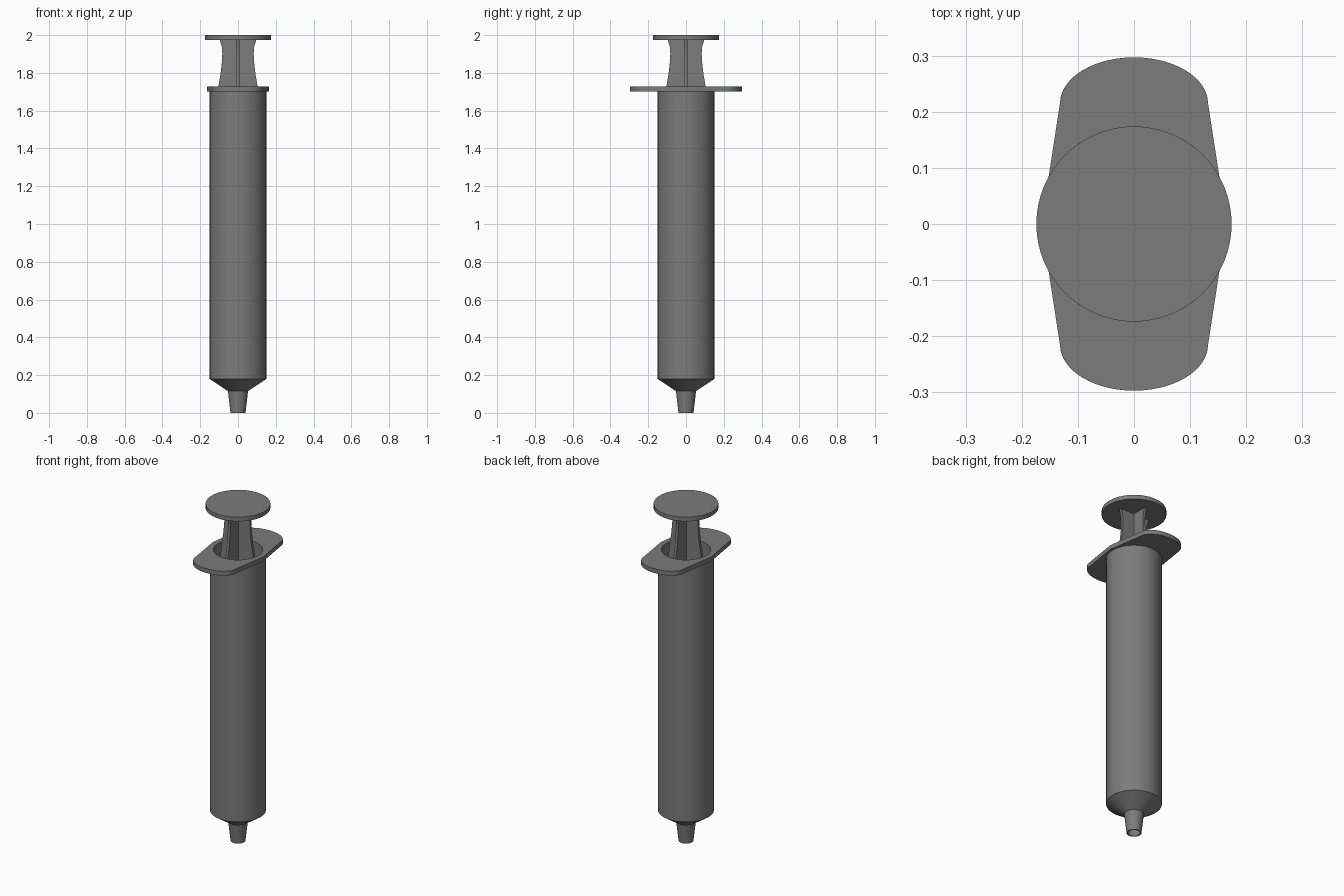
import bpy, bmesh, math

if "Cube" in bpy.data.objects:
    bpy.data.objects.remove(bpy.data.objects["Cube"])

grey = bpy.data.materials.new("mid grey plastic")
grey.diffuse_color = (0.2, 0.2, 0.2, 1)
grey.use_nodes = True
grey.node_tree.nodes["Principled BSDF"].inputs["Base Color"].default_value = grey.diffuse_color
N = 64


def finish(name, bm):
    bmesh.ops.recalc_face_normals(bm, faces=bm.faces)
    me = bpy.data.meshes.new(name)
    bm.to_mesh(me)
    bm.free()
    ob = bpy.data.objects.new(name, me)
    bpy.context.collection.objects.link(ob)
    me.materials.append(grey)
    bpy.ops.object.select_all(action='DESELECT')
    ob.select_set(True)
    bpy.context.view_layer.objects.active = ob
    bpy.ops.object.shade_smooth_by_angle(angle=math.radians(30))
    return ob


def lathe(name, profile, closed=False):
    """Turn a (radius, z) profile around the z axis."""
    bm = bmesh.new()
    vs = [bm.verts.new((r, 0, z)) for r, z in profile]
    pairs = list(zip(vs, vs[1:])) + ([(vs[-1], vs[0])] if closed else [])
    es = [bm.edges.new(p) for p in pairs]
    bmesh.ops.spin(bm, geom=vs + es, cent=(0, 0, 0), axis=(0, 0, 1),
                   angle=math.tau, steps=N, use_merge=True)
    bmesh.ops.remove_doubles(bm, verts=bm.verts, dist=1e-5)
    return finish(name, bm)


# hollow barrel with shoulder cone and open nozzle
lathe("barrel", [(0.132, 1.71), (0.15, 1.71), (0.15, 0.18), (0.053, 0.115),
                 (0.04, 0.0), (0.033, 0.0), (0.042, 0.13), (0.132, 0.19)], closed=True)

# finger flange: tapered sides, elliptical ends, round bore
end = [(0.132 * math.cos(a), 0.215 + 0.082 * math.sin(a))
       for a in (math.pi * i / 24 for i in range(25))]
side = [(0.165 - 0.033 * t / 8, 0.215 * t / 8) for t in range(8)]
outline = side + end + [(-x, y) for x, y in reversed(side)]
outline += [(-x, -y) for x, y in outline[1:-1]]
bm = bmesh.new()
rings = []
for x, y in outline:
    a = math.atan2(y, x)
    ix, iy = 0.132 * math.cos(a), 0.132 * math.sin(a)
    rings.append([bm.verts.new(c) for c in ((ix, iy, 1.701), (x, y, 1.701),
                                            (x, y, 1.727), (ix, iy, 1.727))])
for p, q in zip(rings, rings[1:] + rings[:1]):
    for k in range(4):
        bm.faces.new((p[k], q[k], q[(k + 1) % 4], p[(k + 1) % 4]))
finish("finger_flange", bm)

# plunger thumb disc and the stopper inside the barrel
lathe("thumb_disc", [(0, 1.975), (0.174, 1.975), (0.174, 2.0), (0, 2.0)])
lathe("stopper", [(0, 0.22), (0.05, 0.22), (0.131, 0.28), (0.131, 0.42), (0, 0.42)])

# plunger ribs: two crossed, waisted plates
half = [(0.11, 0.42), (0.11, 1.66), (0.104, 1.727), (0.093, 1.79), (0.086, 1.85),
        (0.083, 1.90), (0.085, 1.935), (0.098, 1.978)]
t = 0.008
bm = bmesh.new()
for turn in range(2):
    rows = []
    for w, z in half:
        corners = [(-w, -t), (w, -t), (w, t), (-w, t)]
        rows.append([bm.verts.new((-y, x, z) if turn else (x, y, z)) for x, y in corners])
    for p, q in zip(rows, rows[1:]):
        for k in range(4):
            bm.faces.new((p[k], p[(k + 1) % 4], q[(k + 1) % 4], q[k]))
    bm.faces.new(rows[0])
    bm.faces.new(rows[-1])
finish("plunger_ribs", bm)
